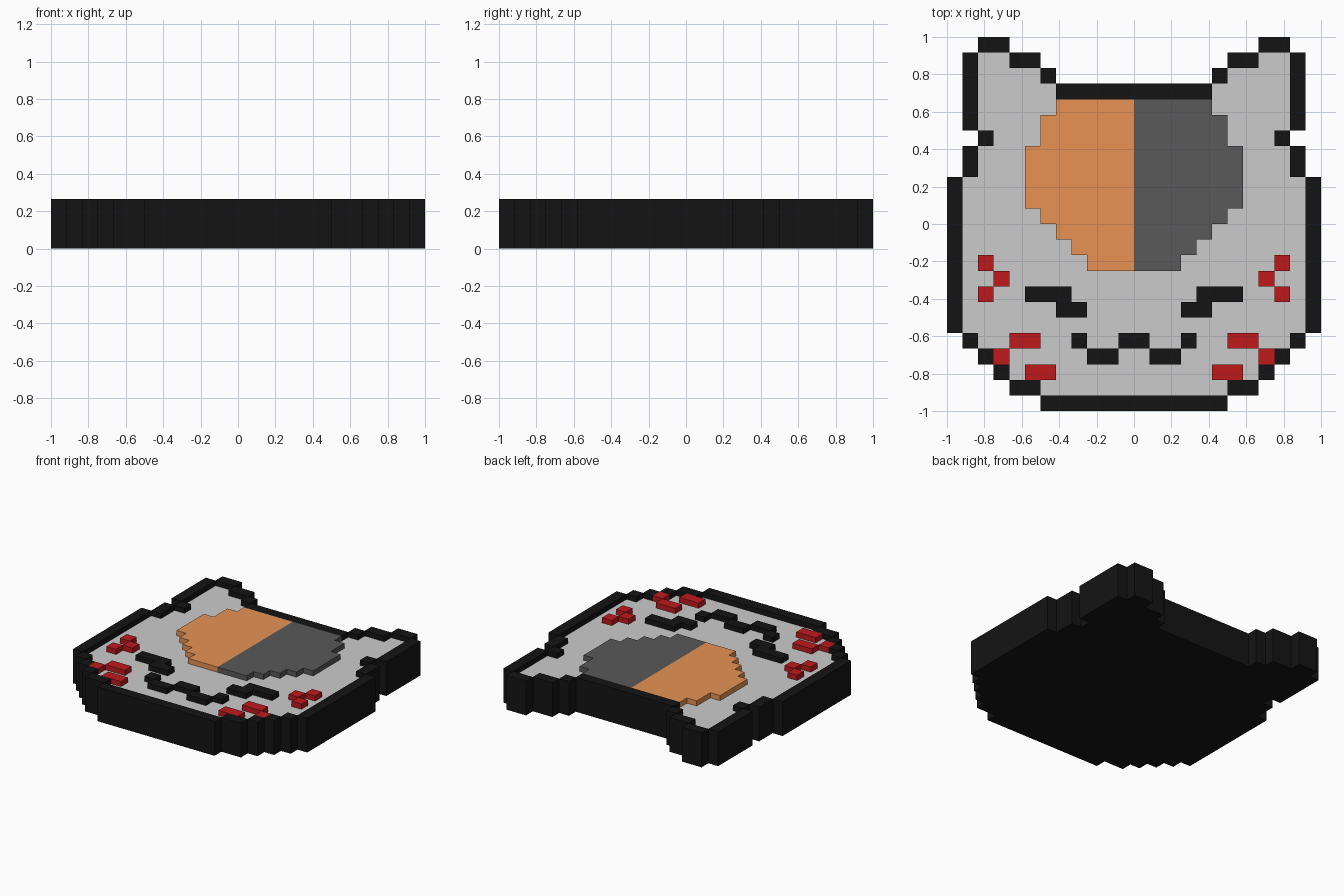
import bpy, bmesh

if "Cube" in bpy.data.objects:
    bpy.data.objects.remove(bpy.data.objects["Cube"])

U = 1 / 12          # one pixel cell
TOP = 0.265         # top of rim and raised details
FACE = 0.225        # top of grey face plate
BASE = 0.185        # top of backing


def material(name, rgb):
    m = bpy.data.materials.new(name)
    m.diffuse_color = (*rgb, 1)
    m.use_nodes = True
    m.node_tree.nodes["Principled BSDF"].inputs["Base Color"].default_value = m.diffuse_color
    return m


BLACK = material("black", (0.007, 0.007, 0.007))
ORANGE = material("orange", (0.80, 0.29, 0.09))
CHARCOAL = material("charcoal", (0.10, 0.10, 0.10))
RED = material("red", (0.52, 0.01, 0.012))


def cells(rects, sides=(1, -1)):
    """Pixel cells covered by (x0, x1, y0, y1) rectangles on the given sides."""
    out = set()
    for x0, x1, y0, y1 in rects:
        for x in range(x0, x1):
            for y in range(y0, y1):
                out.update((x if s > 0 else -1 - x, y) for s in sides)
    return out


def pixel_part(name, grid, z0, z1, mat=None):
    """Extrude a set of pixel cells, with walls only on open edges."""
    bm = bmesh.new()
    cache = {}

    def v(x, y, z):
        if (x, y, z) not in cache:
            cache[x, y, z] = bm.verts.new((x * U, y * U, z))
        return cache[x, y, z]

    for x, y in sorted(grid):
        ring = [(x, y), (x + 1, y), (x + 1, y + 1), (x, y + 1)]
        bm.faces.new([v(*p, z1) for p in ring])
        bm.faces.new([v(*p, z0) for p in reversed(ring)])
        for i, (dx, dy) in enumerate([(0, -1), (1, 0), (0, 1), (-1, 0)]):
            if (x + dx, y + dy) not in grid:
                a, b = ring[i], ring[(i + 1) % 4]
                bm.faces.new([v(*a, z0), v(*b, z0), v(*b, z1), v(*a, z1)])
    me = bpy.data.meshes.new(name)
    bm.to_mesh(me)
    bm.free()
    ob = bpy.data.objects.new(name, me)
    bpy.context.collection.objects.link(ob)
    if mat:
        me.materials.append(mat)
    return ob


# Head silhouette, right half, mirrored
head = cells([
    (8, 10, 11, 12), (6, 11, 10, 11), (5, 11, 9, 10), (0, 11, 6, 9),
    (0, 10, 5, 6), (0, 11, 3, 5), (0, 12, -7, 3), (0, 11, -8, -7),
    (0, 10, -9, -8), (0, 9, -10, -9), (0, 8, -11, -10), (0, 6, -12, -11)])

# Black outline rim
rim = cells([
    (8, 10, 11, 12), (6, 8, 10, 11), (5, 6, 9, 10), (0, 5, 8, 9),
    (10, 11, 6, 11), (9, 10, 5, 6), (10, 11, 3, 5), (11, 12, -7, 3),
    (10, 11, -8, -7), (9, 10, -9, -8), (8, 9, -10, -9), (6, 8, -11, -10),
    (0, 6, -12, -11)])
pixel_part("outline_rim", rim, 0, TOP, BLACK)

# Backing and grey face plate inside the rim
pixel_part("backing", head - rim, 0, BASE, BLACK)
pixel_part("face_plate", head - rim, BASE, FACE)

# Two-tone forehead patch
patch = [(0, 5, 7, 8), (0, 6, 5, 7), (0, 7, 1, 5), (0, 6, 0, 1),
         (0, 5, -1, 0), (0, 4, -2, -1), (0, 3, -3, -2)]
pixel_part("forehead_patch_left", cells(patch, (-1,)), FACE, TOP, ORANGE)
pixel_part("forehead_patch_right", cells(patch, (1,)), FACE, TOP, CHARCOAL)

# Eyes and mouth
eye = [(4, 7, -5, -4), (3, 5, -6, -5)]
pixel_part("eye_left", cells(eye, (-1,)), FACE, TOP, BLACK)
pixel_part("eye_right", cells(eye, (1,)), FACE, TOP, BLACK)
pixel_part("mouth", cells([(3, 4, -8, -7), (1, 3, -9, -8), (0, 1, -8, -7)]),
           FACE, TOP, BLACK)

# Red cheek marks
upper = [(9, 10, -3, -2), (8, 9, -4, -3), (9, 10, -5, -4)]
lower = [(6, 8, -8, -7), (8, 9, -9, -8), (5, 7, -10, -9)]
for side, s in (("left", -1), ("right", 1)):
    pixel_part("upper_cheek_mark_" + side, cells(upper, (s,)), FACE, TOP, RED)
    pixel_part("lower_cheek_mark_" + side, cells(lower, (s,)), FACE, TOP, RED)
